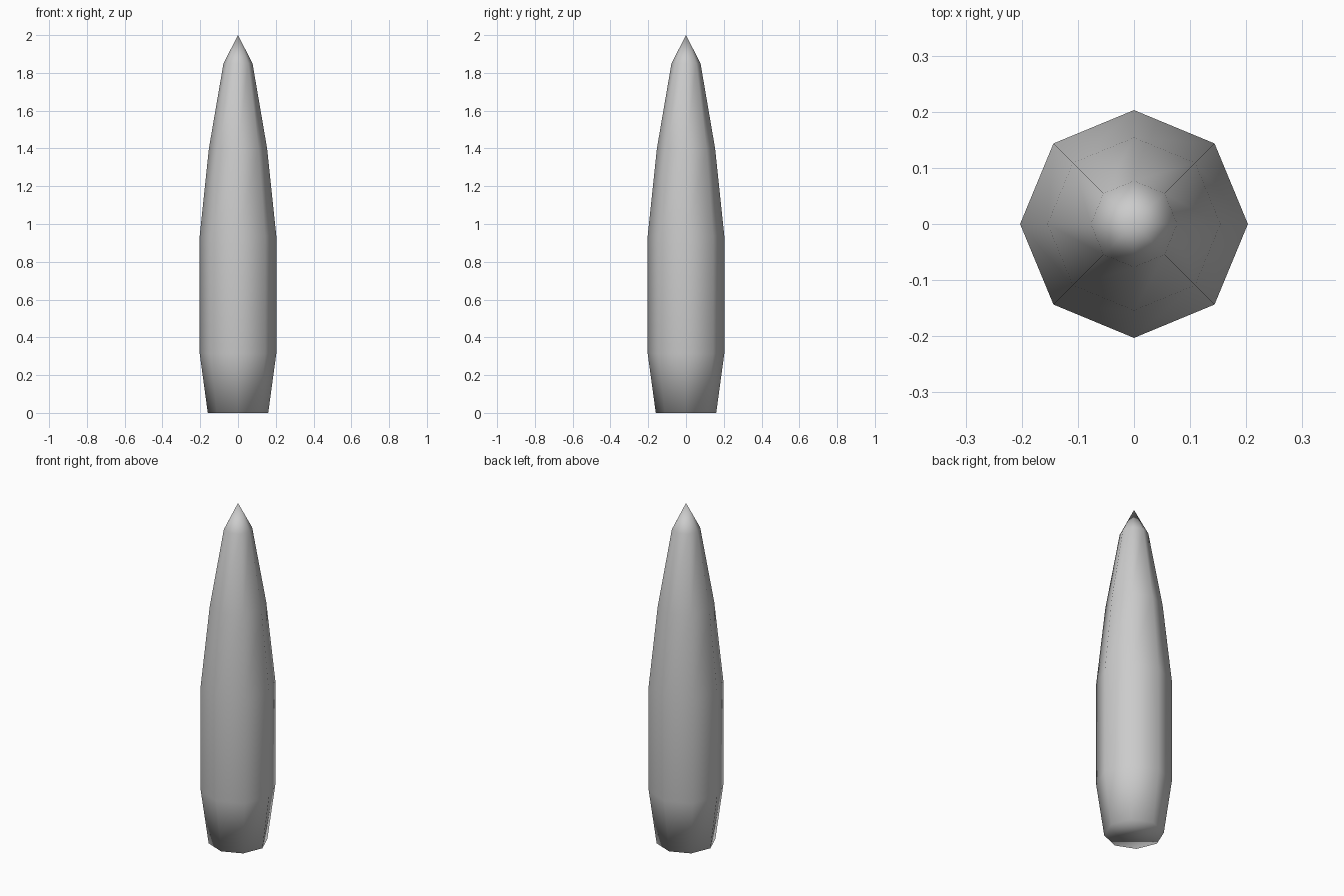
import bpy, bmesh
from math import cos, sin, tau

if "Cube" in bpy.data.objects:
    bpy.data.objects.remove(bpy.data.objects["Cube"])

SIDES = 8
# (radius, height) from base to shoulder, then the pointed tip
PROFILE = [(0.16, 0.0), (0.203, 0.315), (0.203, 0.935), (0.154, 1.4), (0.077, 1.85)]
TIP_Z = 2.0

bm = bmesh.new()
rings = [[bm.verts.new((r * cos(tau * i / SIDES), r * sin(tau * i / SIDES), z))
          for i in range(SIDES)] for r, z in PROFILE]
tip = bm.verts.new((0, 0, TIP_Z))

# Body walls
for low, high in zip(rings, rings[1:]):
    for i in range(SIDES):
        j = (i + 1) % SIDES
        bm.faces.new((low[i], low[j], high[j], high[i]))

# Pointed nose and flat base
for i in range(SIDES):
    bm.faces.new((rings[-1][i], rings[-1][(i + 1) % SIDES], tip))
bm.faces.new(rings[0][::-1])

# Smooth shading over the whole low-poly shell
for f in bm.faces:
    f.smooth = True

mesh = bpy.data.meshes.new("pointed_body")
bm.to_mesh(mesh)
bm.free()
bpy.context.collection.objects.link(bpy.data.objects.new("pointed_body", mesh))
